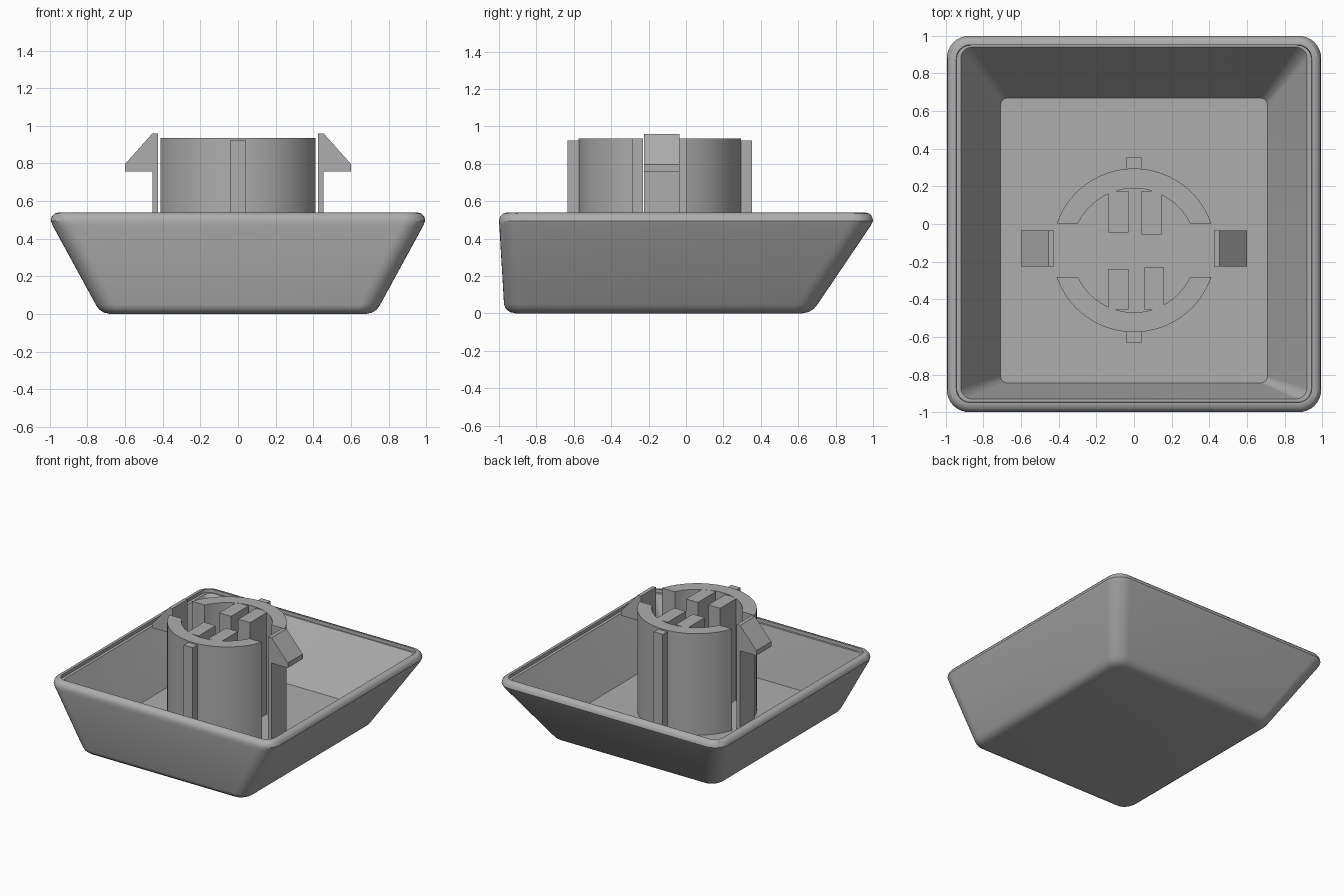
import bpy, bmesh, math

if "Cube" in bpy.data.objects:
    bpy.data.objects.remove(bpy.data.objects["Cube"])

grey = bpy.data.materials.new("mid_grey")
grey.diffuse_color = (0.42, 0.42, 0.42, 1)
grey.use_nodes = True
grey.node_tree.nodes["Principled BSDF"].inputs["Base Color"].default_value = grey.diffuse_color

CY = -0.14          # collar centre in y
FLOOR = 0.12        # inside floor height
TOP = 0.935         # collar top height


def finish(name, bm, smooth=False):
    bmesh.ops.recalc_face_normals(bm, faces=bm.faces)
    me = bpy.data.meshes.new(name)
    bm.to_mesh(me)
    bm.free()
    me.materials.append(grey)
    ob = bpy.data.objects.new(name, me)
    bpy.context.collection.objects.link(ob)
    if smooth:
        bpy.ops.object.select_all(action='DESELECT')
        ob.select_set(True)
        bpy.context.view_layer.objects.active = ob
        bpy.ops.object.shade_smooth_by_angle(angle=math.radians(32))
    return ob


def prism(name, pts, offset, smooth=False):
    """Extrude a closed 3D outline along an offset vector."""
    bm = bmesh.new()
    face = bm.faces.new([bm.verts.new(p) for p in pts])
    ext = bmesh.ops.extrude_face_region(bm, geom=[face])
    bmesh.ops.translate(bm, vec=offset,
                        verts=[g for g in ext["geom"] if isinstance(g, bmesh.types.BMVert)])
    return finish(name, bm, smooth)


def box(name, x0, x1, y0, y1, z0, z1):
    return prism(name, [(x0, y0, z0), (x1, y0, z0), (x1, y1, z0), (x0, y1, z0)], (0, 0, z1 - z0))


def rounded_rect(hx, y0, y1, r, z, n=8):
    pts = []
    for k, (cx, cy) in enumerate([(hx - r, y1 - r), (r - hx, y1 - r), (r - hx, y0 + r), (hx - r, y0 + r)]):
        for i in range(n + 1):
            a = math.pi / 2 * (k + i / n)
            pts.append((cx + r * math.cos(a), cy + r * math.sin(a), z))
    return pts


# Dish: outer bottom, outer wall, rounded rim, lip step, inner wall, floor
# each ring is (half width, y front, y back, corner radius, height)
rings = [
    (0.680, -0.910, 0.620, 0.06, 0.000),
    (0.712, -0.942, 0.655, 0.08, 0.007),
    (0.738, -0.963, 0.683, 0.10, 0.024),
    (0.755, -0.973, 0.703, 0.11, 0.048),
    (0.985, -0.998, 0.988, 0.12, 0.470),
    (0.995, -1.000, 1.000, 0.12, 0.495),
    (0.990, -0.994, 0.995, 0.115, 0.517),
    (0.976, -0.979, 0.981, 0.10, 0.533),
    (0.953, -0.957, 0.960, 0.08, 0.540),
    (0.945, -0.949, 0.952, 0.075, 0.540),
    (0.943, -0.947, 0.950, 0.075, 0.515),
    (0.920, -0.930, 0.940, 0.06, 0.515),
    (0.710, -0.845, 0.670, 0.04, FLOOR),
]
bm = bmesh.new()
loops = [[bm.verts.new(p) for p in rounded_rect(*r)] for r in rings]
for a, b in zip(loops, loops[1:]):
    n = len(a)
    for i in range(n):
        bm.faces.new((a[i], a[(i + 1) % n], b[(i + 1) % n], b[i]))
bm.faces.new(loops[0])
bm.faces.new(loops[-1])
finish("dish", bm, True)

# Collar: two half rings separated by parallel-sided slots
R_OUT, R_IN, SLOT = 0.435, 0.33, 0.1425


def arc(r, side, n=28):
    a0 = math.asin(SLOT / r)
    return [(r * math.cos(a0 + (math.pi - 2 * a0) * i / n),
             CY + side * r * math.sin(a0 + (math.pi - 2 * a0) * i / n), FLOOR - 0.02)
            for i in range(n + 1)]


for side, label in ((1, "back"), (-1, "front")):
    prism("collar_" + label, arc(R_OUT, side) + arc(R_IN, side)[::-1],
          (0, 0, TOP - FLOOR + 0.02), True)
    # Outer guide rib
    ys = sorted((CY + side * 0.425, CY + side * 0.4925))
    box("rib_" + label, -0.04, 0.04, ys[0], ys[1], FLOOR - 0.02, 0.925)

# Stem grip blocks inside the collar: x range, inner y, outer y
for i, (x0, x1, ya, yb) in enumerate([(-0.135, -0.03, -0.045, 0.175), (0.04, 0.145, -0.055, 0.175),
                                      (-0.135, -0.03, -0.24, -0.455), (0.055, 0.16, -0.23, -0.455)]):
    box("grip_block_%d" % (i + 1), x0, x1, min(ya, yb), max(ya, yb), FLOOR - 0.02, TOP - 0.001)

# Snap clips standing in the slots
clip = [(0.425, FLOOR - 0.02), (0.455, FLOOR - 0.02), (0.455, 0.757), (0.60, 0.757),
        (0.60, 0.797), (0.455, 0.96), (0.425, 0.96)]
for s, label in ((1, "right"), (-1, "left")):
    prism("clip_" + label, [(s * x, -0.225, z) for x, z in clip], (0, 0.19, 0))
